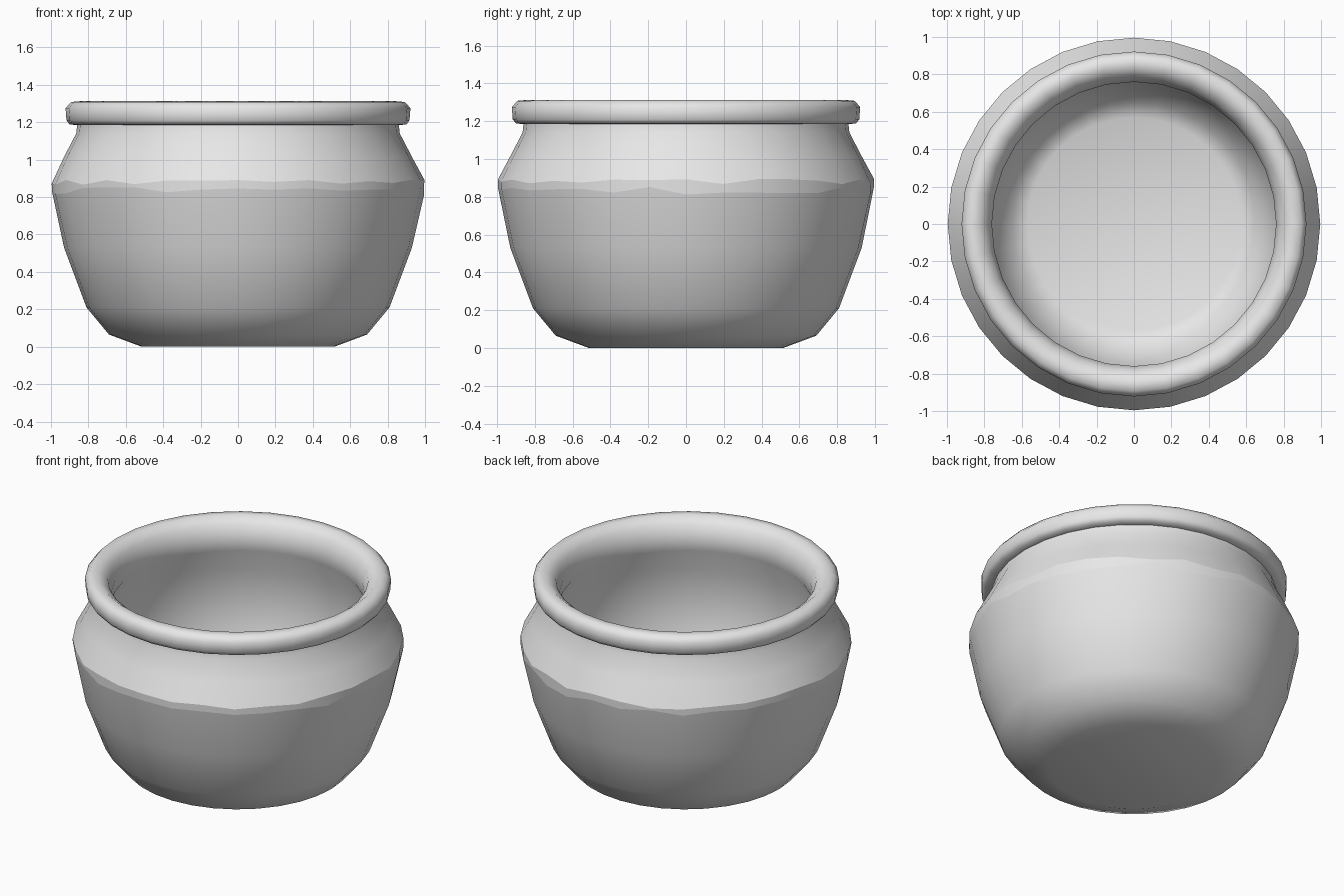
import bpy
import bmesh
import math
import random

SIDES = 32
rng = random.Random(4)

cube = bpy.data.objects.get("Cube")
if cube:
    bpy.data.objects.remove(cube, do_unlink=True)

clay = bpy.data.materials.new("light_grey_clay")
clay.use_nodes = True
clay.diffuse_color = (0.8, 0.8, 0.8, 1)
clay.node_tree.nodes["Principled BSDF"].inputs["Base Color"].default_value = (0.8, 0.8, 0.8, 1)

# Profile sections as (radius, height, height wobble, sharp ring)
lower_wall = [(0.515, 0, 0, False), (0.69, 0.065, 0, False),
              (0.81, 0.21, 0, False), (0.93, 0.53, 0, False)]
belly_band = [(0.995, 0.833, 0.022, True), (0.996, 0.88, 0.014, True)]
neck = [(0.93, 1.015, 0, False), (0.865, 1.14, 0, False), (0.86, 1.185, 0, True)]
rim = [(0.90, 1.188, 0, False), (0.917, 1.21, 0, False), (0.922, 1.275, 0, False),
       (0.893, 1.308, 0, False), (0.84, 1.313, 0, False), (0.785, 1.27, 0, False),
       (0.76, 1.19, 0, False), (0.76, 1.11, 0, False)]
inner_wall = [(0.855, 0.94, 0, False), (0.83, 0.58, 0, False),
              (0.745, 0.28, 0, False), (0.65, 0.11, 0, False), (0.57, 0.075, 0, False)]
profile = lower_wall + belly_band + neck + rim + inner_wall


def make_ring(bm, radius, height, wobble):
    ring = []
    for i in range(SIDES):
        a = math.tau * i / SIDES
        z = height + rng.uniform(-wobble, wobble)
        ring.append(bm.verts.new((radius * math.cos(a), radius * math.sin(a), z)))
    return ring


def lathe(name, sections):
    bm = bmesh.new()
    rings = [make_ring(bm, r, z, w) for r, z, w, _ in sections]
    for low, high in zip(rings, rings[1:]):
        for i in range(SIDES):
            j = (i + 1) % SIDES
            bm.faces.new((low[i], low[j], high[j], high[i]))
    # Underside and inner floor
    bm.faces.new(rings[0])
    bm.faces.new(rings[-1])
    bmesh.ops.recalc_face_normals(bm, faces=bm.faces[:])
    for face in bm.faces:
        face.smooth = True
    # Creases at the belly band and under the rim
    for ring, section in zip(rings, sections):
        if section[3]:
            for i in range(SIDES):
                bm.edges.get((ring[i], ring[(i + 1) % SIDES])).smooth = False
    mesh = bpy.data.meshes.new(name)
    bm.to_mesh(mesh)
    bm.free()
    mesh.materials.append(clay)
    obj = bpy.data.objects.new(name, mesh)
    bpy.context.collection.objects.link(obj)


lathe("rimmed_pot", profile)
